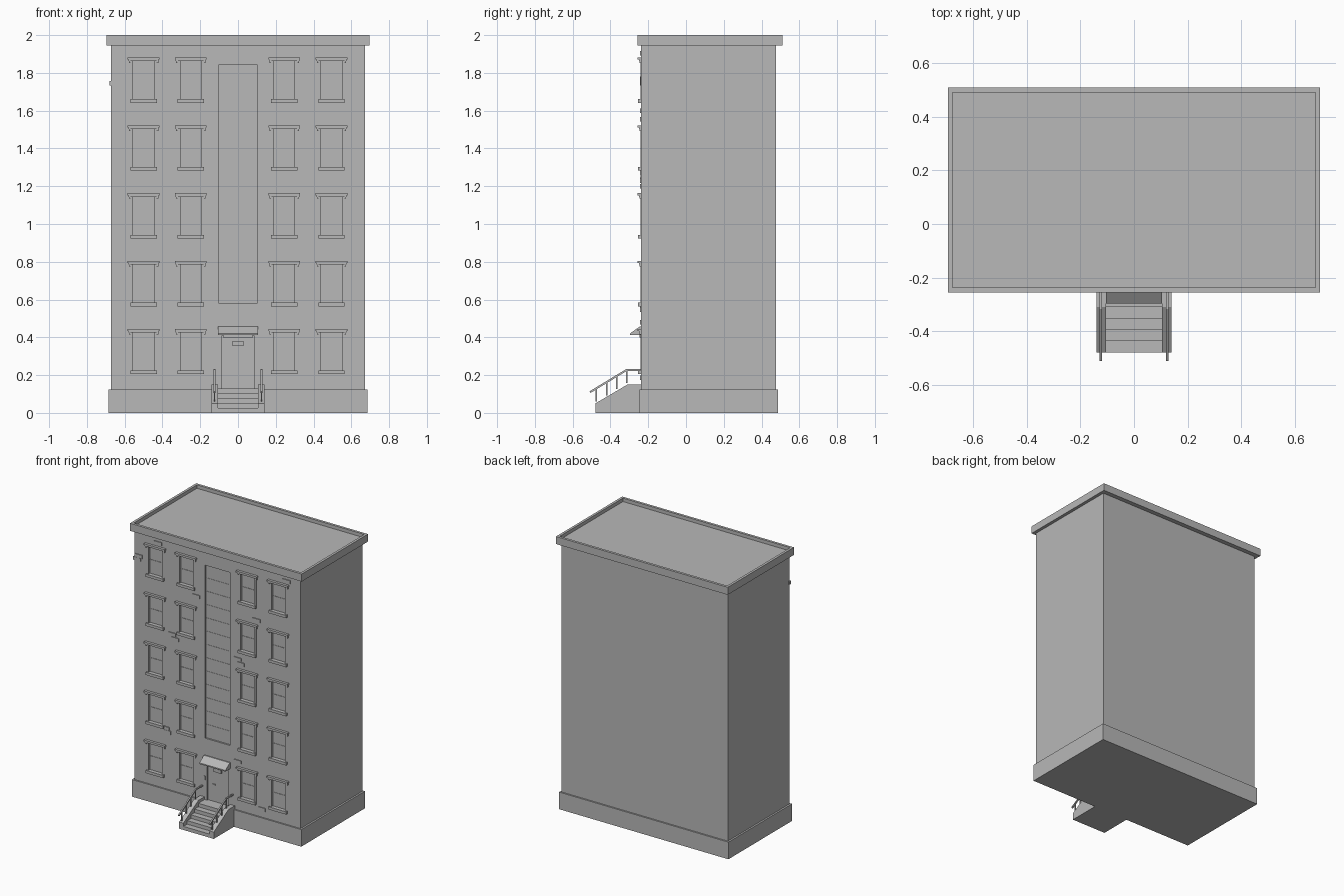
import bpy, bmesh
from mathutils import Vector

if "Cube" in bpy.data.objects:
    bpy.data.objects.remove(bpy.data.objects["Cube"], do_unlink=True)

stone = bpy.data.materials.new("grey_stone")
stone.use_nodes = True
GREY = (0.48, 0.48, 0.48, 1)
stone.diffuse_color = GREY
stone.node_tree.nodes["Principled BSDF"].inputs["Base Color"].default_value = GREY

WALL = -0.237                      # front wall plane
COLUMNS = (-0.5, -0.25, 0.245, 0.495)
FLOORS = [0.215 + 0.359 * i for i in range(5)]


def finish(name, bm):
    bmesh.ops.recalc_face_normals(bm, faces=bm.faces[:])
    mesh = bpy.data.meshes.new(name)
    bm.to_mesh(mesh)
    bm.free()
    mesh.materials.append(stone)
    obj = bpy.data.objects.new(name, mesh)
    bpy.context.collection.objects.link(obj)
    return obj


def add_box(bm, x0, x1, y0, y1, z0, z1):
    verts = bmesh.ops.create_cube(bm, size=1)["verts"]
    for v in verts:
        v.co = ((x0 + x1) / 2 + v.co.x * (x1 - x0),
                (y0 + y1) / 2 + v.co.y * (y1 - y0),
                (z0 + z1) / 2 + v.co.z * (z1 - z0))


def box(name, *size):
    bm = bmesh.new()
    add_box(bm, *size)
    return finish(name, bm)


def side_profile(name, points, x0, x1):
    """Extrude a y-z outline along x."""
    bm = bmesh.new()
    face = bm.faces.new([bm.verts.new((x0, y, z)) for y, z in points])
    out = bmesh.ops.extrude_face_region(bm, geom=[face])["geom"]
    bmesh.ops.translate(bm, vec=(x1 - x0, 0, 0),
                        verts=[g for g in out if isinstance(g, bmesh.types.BMVert)])
    return finish(name, bm)


def rod(bm, a, b, thick):
    """Square bar between two points."""
    a, b = Vector(a), Vector(b)
    turn = (b - a).to_track_quat('Z', 'Y')
    for v in bmesh.ops.create_cube(bm, size=1)["verts"]:
        local = Vector((v.co.x * thick, v.co.y * thick, v.co.z * (b - a).length))
        v.co = (a + b) / 2 + turn @ local


# Body with recessed windows, stairwell panel and doorway
openings = [(x - 0.06, x + 0.06, z + 0.01, z + 0.211, 0.012)
            for x in COLUMNS for z in FLOORS]
openings += [(-0.1, 0.1, 0.58, 1.845, 0.012), (-0.085, 0.085, 0.13, 0.41, 0.012)]
bm = bmesh.new()
add_box(bm, -0.672, 0.672, WALL, 0.477, 0.0, 1.96)
cuts = {(axis, round(v, 4)) for o in openings
        for axis, v in ((0, o[0]), (0, o[1]), (2, o[2]), (2, o[3]))}
for axis, value in sorted(cuts):
    spot, normal = Vector(), Vector()
    spot[axis], normal[axis] = value, 1
    front = [f for f in bm.faces if f.normal.y < -0.9 or abs(f.calc_center_median().y - WALL) < 0.001]
    geom = front + list({e for f in front for e in f.edges}) + list({v for f in front for v in f.verts})
    bmesh.ops.bisect_plane(bm, geom=geom, plane_co=spot, plane_no=normal)
bm.normal_update()
for x0, x1, z0, z1, depth in openings:
    cells = []
    for f in bm.faces:
        c = f.calc_center_median()
        if abs(c.y - WALL) < 0.001 and x0 < c.x < x1 and z0 < c.z < z1:
            cells.append(f)
    out = bmesh.ops.extrude_face_region(bm, geom=cells)["geom"]
    bmesh.ops.delete(bm, geom=cells, context='FACES')
    bmesh.ops.translate(bm, vec=(0, depth, 0),
                        verts=[g for g in out if isinstance(g, bmesh.types.BMVert)])
finish("building_body", bm)

box("base_plinth", -0.685, 0.685, -0.247, 0.488, 0, 0.125)

# Cornice with sunken roof
bm = bmesh.new()
add_box(bm, -0.695, 0.695, -0.256, 0.51, 1.945, 2.0)
bm.normal_update()
roof = [f for f in bm.faces if f.normal.z > 0.9]
bmesh.ops.inset_region(bm, faces=roof, thickness=0.026)
out = bmesh.ops.extrude_face_region(bm, geom=roof)["geom"]
bmesh.ops.delete(bm, geom=roof, context='FACES')
bmesh.ops.translate(bm, vec=(0, 0, -0.025),
                    verts=[g for g in out if isinstance(g, bmesh.types.BMVert)])
finish("roof_cornice", bm)

# Window trim: sill, lintel, brackets, jambs and middle rail
sills, lintels, frames = bmesh.new(), bmesh.new(), bmesh.new()
for x in COLUMNS:
    for z in FLOORS:
        add_box(sills, x - 0.07, x + 0.07, -0.253, WALL + 0.01, z - 0.01, z + 0.01)
        add_box(lintels, x - 0.084, x + 0.084, -0.256, WALL + 0.01, z + 0.219, z + 0.23)
        add_box(lintels, x - 0.08, x + 0.08, -0.25, WALL + 0.01, z + 0.211, z + 0.219)
        for s in (-1, 1):
            c = x + s * 0.073
            add_box(lintels, c - 0.005, c + 0.005, -0.247, WALL + 0.01, z + 0.201, z + 0.211)
            c = x + s * 0.062
            add_box(frames, c - 0.007, c + 0.007, WALL - 0.004, WALL + 0.013, z + 0.01, z + 0.211)
        add_box(frames, x - 0.06, x + 0.06, WALL + 0.009, WALL + 0.013, z + 0.108, z + 0.113)
finish("window_sills", sills)
finish("window_lintels", lintels)
finish("window_frames", frames)

# Stairwell glazing bars
bm = bmesh.new()
for i in range(1, 13):
    z = 0.58 + i * 1.265 / 13
    add_box(bm, -0.1, 0.1, WALL + 0.01, WALL + 0.013, z - 0.002, z + 0.002)
finish("stairwell_bars", bm)

# Loose raised bricks on the front
bm = bmesh.new()
for x, z in ((-0.635, 1.77), (-0.65, 1.745), (-0.48, 1.905), (-0.17, 1.6),
             (-0.365, 1.27), (-0.34, 1.24), (-0.42, 0.57), (-0.405, 0.545),
             (0.317, 1.555), (0.163, 1.23), (0.19, 1.2), (0.163, 0.48),
             (0.36, 0.185), (0.56, 1.905)):
    add_box(bm, x - 0.03, x + 0.03, WALL - 0.006, WALL + 0.01, z - 0.012, z + 0.012)
finish("raised_bricks", bm)

# Door canopy, lamp box, bell and handle
side_profile("door_canopy", [(WALL + 0.01, 0.457), (-0.245, 0.457), (-0.296, 0.421),
                             (-0.296, 0.412), (WALL + 0.01, 0.412)], -0.105, 0.105)
box("door_lintel", -0.08, 0.08, -0.245, WALL + 0.013, 0.4, 0.412)
box("house_number_plate", -0.03, 0.03, WALL - 0.004, WALL + 0.013, 0.355, 0.38)
box("door_bell", -0.112, -0.098, WALL - 0.004, WALL + 0.01, 0.275, 0.305)
box("door_handle", -0.045, -0.025, WALL + 0.005, WALL + 0.013, 0.25, 0.258)

# Entrance steps
bm = bmesh.new()
for i, y in enumerate((-0.48, -0.437, -0.394, -0.352, -0.309)):
    add_box(bm, -0.106, 0.106, y, WALL + 0.01, 0, 0.026 * (i + 1))
finish("entrance_steps", bm)

# Side walls and handrails
for side, s in (("left", 1), ("right", -1)):
    side_profile(side + "_stair_wall",
                 [(-0.48, 0), (-0.48, 0.05), (-0.31, 0.15), (WALL + 0.01, 0.15), (WALL + 0.01, 0)],
                 s * 0.105, s * 0.14)
    bm = bmesh.new()
    x = s * 0.124
    rod(bm, (x, -0.508, 0.11), (x, -0.315, 0.227), 0.01)
    rod(bm, (x, -0.318, 0.227), (x, WALL, 0.227), 0.01)
    for y in (-0.475, -0.42, -0.367, -0.314):
        rise = (y + 0.508) * 0.606
        rod(bm, (x, y, 0.04 + rise), (x, y, 0.11 + rise), 0.007)
    finish(side + "_handrail", bm)
